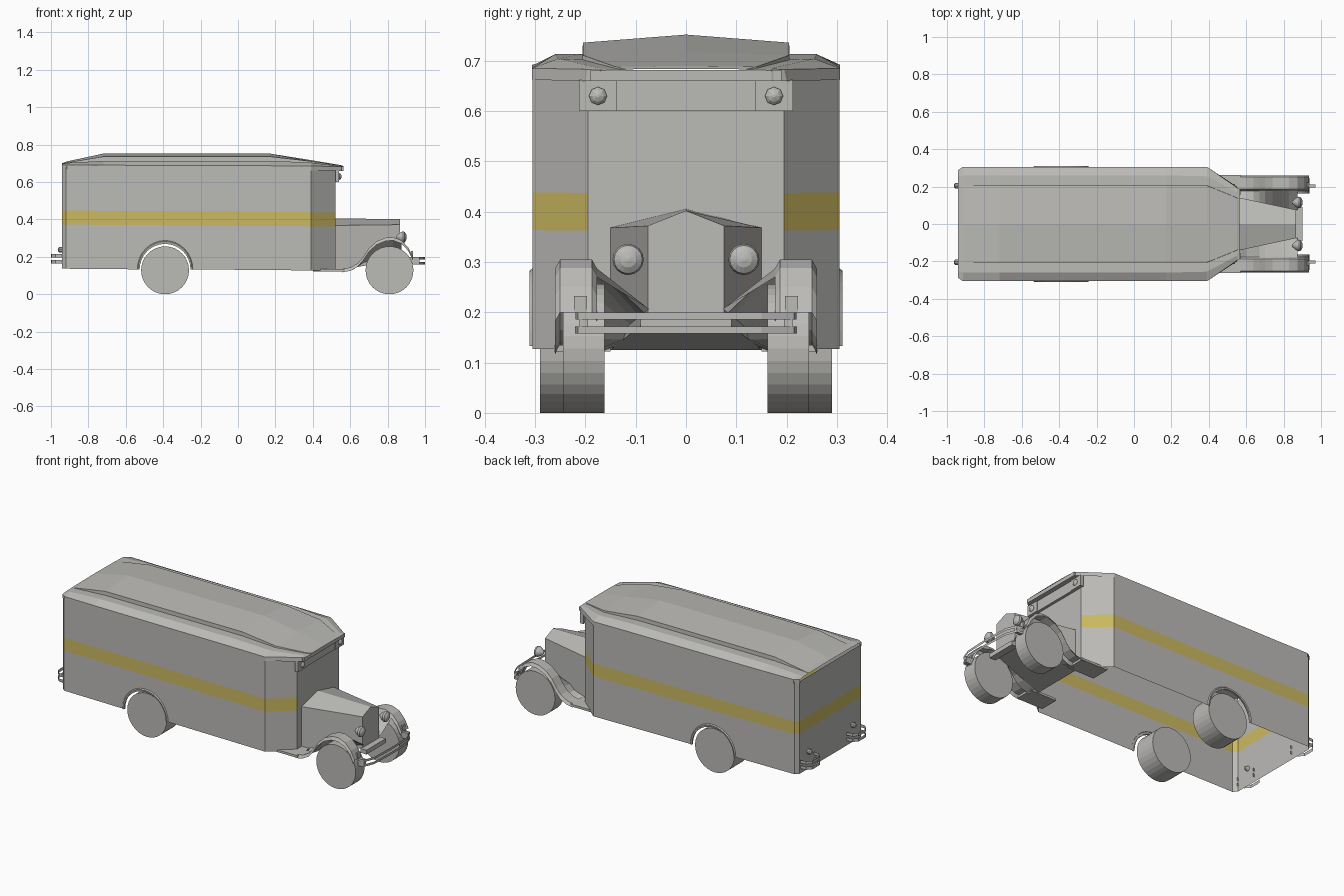
import bpy, bmesh, math
from mathutils import Vector

if "Cube" in bpy.data.objects:
    bpy.data.objects.remove(bpy.data.objects["Cube"])


def material(name, rgb):
    m = bpy.data.materials.new(name)
    m.diffuse_color = (*rgb, 1)
    m.use_nodes = True
    m.node_tree.nodes["Principled BSDF"].inputs["Base Color"].default_value = m.diffuse_color
    return m


GREY = material("warm grey paint", (0.50, 0.495, 0.475))
GOLD = material("gold stripe", (0.60, 0.49, 0.12))


def make(name, verts, faces, gold=()):
    me = bpy.data.meshes.new(name)
    me.from_pydata(verts, [], faces)
    me.materials.append(GREY)
    me.materials.append(GOLD)
    for i in gold:
        me.polygons[i].material_index = 1
    bm = bmesh.new()
    bm.from_mesh(me)
    bmesh.ops.remove_doubles(bm, verts=bm.verts, dist=0.0003)
    bmesh.ops.recalc_face_normals(bm, faces=bm.faces)
    bm.to_mesh(me)
    bm.free()
    ob = bpy.data.objects.new(name, me)
    bpy.context.collection.objects.link(ob)
    return ob


def loft(name, sections, closed=False, caps=False):
    n = len(sections[0])
    verts = [p for s in sections for p in s]
    faces = []
    for i in range(len(sections) - 1):
        for j in range(n if closed else n - 1):
            k = (j + 1) % n
            faces.append((i * n + j, i * n + k, (i + 1) * n + k, (i + 1) * n + j))
    if caps:
        faces += [tuple(range(n)), tuple(range(len(verts) - n, len(verts)))]
    return make(name, verts, faces)


def full(x, half):
    # mirror a half section given from the outside towards the centre line
    pts = [(x, y, z) for y, z in half]
    return pts + [(x, -y, z) for y, z in reversed(half) if y]


def box(name, x0, x1, y0, y1, z0, z1):
    return loft(name, [[(x, y0, z0), (x, y1, z0), (x, y1, z1), (x, y0, z1)] for x in (x0, x1)], True, True)


def turned(name, profile, centre, axis, n):
    # surface of revolution; profile is (offset along axis, radius)
    c = Vector(centre)
    secs = []
    for d, r in profile:
        ring = []
        for i in range(n):
            a = 2 * math.pi * i / n
            u, v = r * math.cos(a), r * math.sin(a)
            ring.append(tuple(c + (Vector((d, u, v)) if axis == 'x' else Vector((u, d, v)))))
        secs.append(ring)
    return loft(name, secs, True, True)


def ribbon(name, path, z0, z1):
    return loft(name, [[(x, y, z0), (x, y, z1)] for x, y in path])


# open-bottomed van body with a waist stripe and wheel-arch cut-outs
def body():
    half = [(-.94, .285), (-.92, .305), (.39, .305), (.52, .195)]
    outline = half + [(x, -y) for x, y in reversed(half)]
    n = len(outline)

    def tilt(x):
        return -.007 * x
    verts = [(x, y, z + tilt(x)) for z in (.13, .366, .441) for x, y in outline]
    verts += [(x, y, .68) for x, y in outline]
    faces, gold = [], []
    for row in range(3):
        for j in range(n):
            k = (j + 1) % n
            a, b = row * n + j, row * n + k
            f = [a, b, b + n, a + n]
            if row == 0 and j in (1, 5):
                y = outline[j][1]
                start = len(verts)
                for i in range(17):
                    t = math.pi * i / 16
                    s = -1 if j == 1 else 1
                    verts.append((-.39 + s * .136 * math.cos(t), y, .133 + .136 * math.sin(t)))
                f = [a] + list(range(start, start + 17)) + [b, b + n, a + n]
            if row == 1 and j != 3:
                gold.append(len(faces))
            faces.append(tuple(f))
    make("van_body", verts, faces, gold)


body()

# stepped roof with drooping ends
loft("roof", [
    full(-.942, [(.287, .67), (.287, .692), (.255, .696), (.205, .697), (.205, .698), (0, .70)]),
    full(-.915, [(.306, .67), (.306, .692), (.258, .702), (.206, .702), (.205, .704), (0, .71)]),
    full(-.72, [(.306, .668), (.306, .69), (.26, .713), (.206, .713), (.205, .736), (0, .752)]),
    full(.17, [(.306, .664), (.306, .687), (.26, .713), (.206, .713), (.205, .736), (0, .752)]),
    full(.39, [(.306, .662), (.306, .685), (.255, .704), (.206, .702), (.205, .711), (0, .717)]),
    full(.55, [(.20, .660), (.195, .683), (.17, .685), (.141, .685), (.14, .688), (0, .69)]),
    full(.565, [(.17, .660), (.17, .680), (.15, .682), (.12, .682), (.12, .683), (0, .684)]),
], caps=False)
box("visor", .50, .563, -.19, .19, .660, .682)

# marker board under the visor
box("marker_board", .52, .536, -.137, .137, .60, .662)

# hood, grille and sloping belly in one tapered shell
loft("hood", [
    full(.52, [(.15, .125), (.15, .368), (0, .405)]),
    full(.865, [(.076, .185), (.076, .372), (0, .402)]),
], True, True)

# bumper bars at the front
bumper = [(.935, -.22), (.97, -.215), (.995, -.15), (1, 0), (.995, .15), (.97, .215), (.935, .22)]
ribbon("front_bumper_upper", bumper, .186, .20)
ribbon("front_bumper_lower", bumper, .158, .172)
box("front_crossmember", .86, .90, -.09, .09, .165, .19)

arc = [(.555, .135), (.60, .143), (.64, .165), (.67, .20), (.70, .245), (.74, .282),
       (.79, .303), (.83, .305), (.875, .288), (.91, .25), (.935, .20)]

for s, side in ((1, "left"), (-1, "right")):
    # wheels
    for label, x, y0, y1 in (("front", .81, .162, .245), ("rear", -.39, .162, .29)):
        turned(f"{label}_wheel_{side}", [(s * y0, .128), (s * y1, .128)], (x, 0, .128), 'y', 32)

    # rear arch flare
    ring = []
    for i in range(17):
        t = math.pi * i / 16
        c, d = math.cos(t), math.sin(t)
        ring.append([(-.39 + r * c, s * y, .133 + r * d * 1.04)
                     for r, y in ((.136, .298), (.136, .309), (.144, .311), (.150, .303))])
    loft("rear_arch_" + side, ring)

    # front fender sweeping back to the cab
    secs, apron = [], []
    for x, z in arc:
        t = (x - .52) / .345
        secs.append([(x, s * .26, z - .018), (x, s * .25, z), (x, s * .187, z), (x, s * .177, z - .018)])
        if x < .9:
            yh = .15 - .074 * t
            zh = .125 + .06 * t
            apron.append([(x, s * .177, z - .018), (x, s * yh, max(zh, min(z - .03, zh + .02)))])
    loft("front_fender_" + side, secs)
    loft("fender_apron_" + side, apron)
    # short step joining fender and body
    box("step_" + side, .40, .57, s * .15, s * .262, .122, .135)

    # headlights and marker lamps
    turned("headlight_" + side, [(-.03, .006), (-.012, .022), (.006, .031), (.016, .028), (.024, .016), (.027, .003)],
           (.875, s * .115, .305), 'x', 16)
    box("marker_box_" + side, .52, .54, s * .137, s * .213, .60, .662)
    turned("marker_lamp_" + side, [(0, .012), (.006, .018), (.012, .012), (.016, .003)],
           (.538, s * .175, .63), 'x', 8)

    # front bumper bracket and small upright
    box("bumper_bracket_" + side, .90, .97, s * .195, s * .212, .162, .198)
    box("fender_tab_" + side, .925, .935, s * .197, s * .223, .20, .232)

    # rear bumperette and tail lamp
    hoop = [(-.93, .15), (-.975, .155), (-.998, .18), (-1, .21), (-.998, .25), (-.975, .275), (-.93, .28)]
    for label, z0, z1 in (("lower", .165, .183), ("upper", .197, .215)):
        ribbon(f"rear_bumper_{label}_{side}", [(x, s * y) for x, y in hoop], z0, z1)
    turned("tail_lamp_" + side, [(-.022, .008), (-.016, .015), (0, .015), (.02, .008)],
           (-.94, s * .205, .238), 'x', 10)
